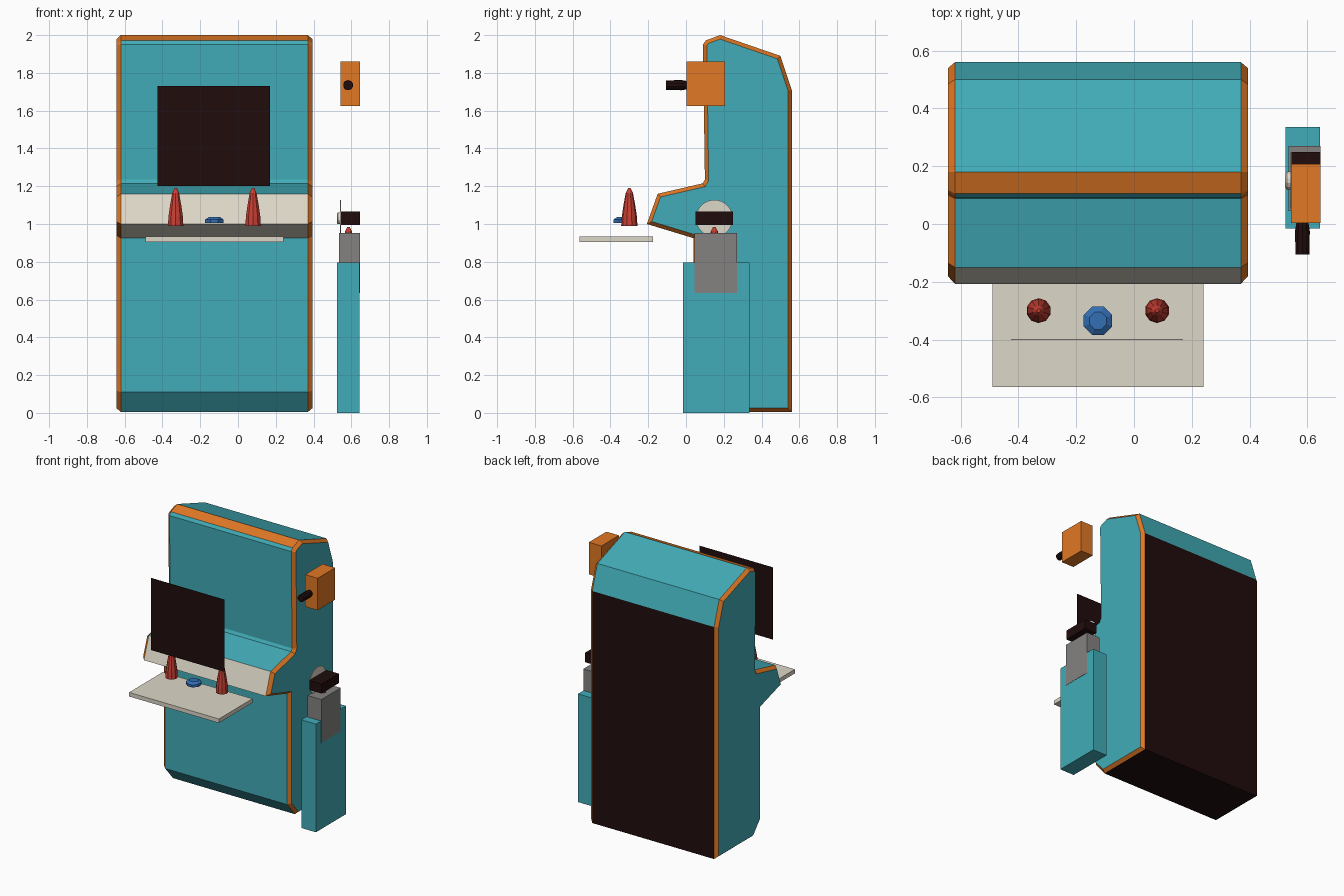
import bpy, bmesh, math
from mathutils import Matrix, Vector

if "Cube" in bpy.data.objects:
    bpy.data.objects.remove(bpy.data.objects["Cube"])

COLOURS = {
    "teal": (0.054, 0.413, 0.479), "orange": (0.75, 0.188, 0.018),
    "cream": (0.73, 0.68, 0.578), "black": (0.0144, 0.0037, 0.0037),
    "grey": (0.23, 0.225, 0.215), "red": (0.578, 0.05, 0.034),
    "blue": (0.032, 0.156, 0.456),
}
NAMES = list(COLOURS)
MATS = {}
for n, c in COLOURS.items():
    MATS[n] = bpy.data.materials.new(n)
    MATS[n].diffuse_color = (*c, 1)


def finish(name, bm, *mats):
    me = bpy.data.meshes.new(name)
    bm.to_mesh(me)
    bm.free()
    for m in mats:
        me.materials.append(MATS[m])
    ob = bpy.data.objects.new(name, me)
    bpy.context.collection.objects.link(ob)
    return ob


def box(name, mat, lo, hi):
    lo, hi = Vector(lo), Vector(hi)
    bm = bmesh.new()
    bmesh.ops.create_cube(bm, size=1, matrix=Matrix.Translation((lo + hi) / 2)
                          @ Matrix.Diagonal((*(hi - lo), 1)))
    return finish(name, bm, mat)


def lathe(name, mat, profile, sides, loc, rot=Matrix()):
    """Stack rings of (radius, height) about the local z axis, capped at both ends."""
    bm = bmesh.new()
    rings = [[bm.verts.new((r * math.cos(a), r * math.sin(a), h))
              for a in [2 * math.pi * (i + .5) / sides for i in range(sides)]]
             for r, h in profile]
    for a, b in zip(rings, rings[1:]):
        for i in range(sides):
            j = (i + 1) % sides
            bm.faces.new((a[i], a[j], b[j], b[i]))
    bm.faces.new(rings[0][::-1])
    bm.faces.new(rings[-1])
    bm.transform(Matrix.Translation(loc) @ rot)
    return finish(name, bm, mat)


# Cabinet: side profile (y, z, colour of the panel starting there)
PROFILE = [
    (0.13, 0.005, "teal"), (0.04, 0.11, "teal"), (0.04, 0.925, "cream"),
    (-0.207, 1.0, "cream"), (-0.15, 1.16, "teal"), (0.088, 1.215, "teal"),
    (0.10, 1.235, "teal"), (0.09, 1.95, "teal"), (0.105, 1.972, "orange"),
    (0.18, 2.0, "teal"), (0.50, 1.89, "teal"), (0.56, 1.71, "black"),
    (0.56, 0.005, "black"),
]
bm = bmesh.new()
left, right = [[bm.verts.new((x, y, z)) for y, z, _ in PROFILE] for x in (-0.62, 0.37)]
for i, (_, _, mat) in enumerate(PROFILE):
    j = (i + 1) % len(PROFILE)
    bm.faces.new((left[i], left[j], right[j], right[i])).material_index = NAMES.index(mat)
caps = [bm.faces.new(left), bm.faces.new(right[::-1])]
bmesh.ops.recalc_face_normals(bm, faces=bm.faces[:])
# Orange bevelled trim around both teal sides
trim = bmesh.ops.inset_individual(bm, faces=caps, thickness=0.02, depth=0.024,
                                  use_even_offset=True)
for f in trim["faces"]:
    f.material_index = NAMES.index("orange")
for f in caps:
    f.material_index = NAMES.index("teal")
finish("cabinet", bm, *NAMES)

# Screen panel in front of the cabinet
box("screen", "black", (-0.425, -0.401, 1.2), (0.17, -0.399, 1.73))

# Control tray with sticks and a button
box("control_tray", "cream", (-0.49, -0.565, 0.905), (0.24, -0.175, 0.935))
STICK = [(0.043, 0), (0.040, 0.05), (0.031, 0.11), (0.019, 0.175), (0.006, 0.2)]
for side, loc in (("left", (-0.33, -0.3, 0.99)), ("right", (0.08, -0.3, 0.99)),
                  ("spare", (0.585, 0.15, 0.785))):
    lathe(side + "_stick", "red", STICK, 10, loc)
lathe("button", "blue", [(0.053, 0), (0.053, 0.018), (0.032, 0.032)], 8,
      (-0.125, -0.335, 1.005))

# Side stand beside the cabinet
box("stand", "teal", (0.525, -0.015, 0), (0.644, 0.335, 0.795))
box("stand_block", "grey", (0.535, 0.045, 0.635), (0.646, 0.27, 0.953))
box("stand_bar", "black", (0.545, 0.05, 0.995), (0.645, 0.25, 1.065))
ALONG_X = Matrix.Rotation(math.pi / 2, 4, "Y")
lathe("stand_disc", "cream", [(0.098, 0), (0.098, 0.003)], 24, (0.541, 0.15, 1.03), ALONG_X)
lathe("stand_knob", "cream", [(0.024, 0), (0.032, 0.006), (0.032, 0.03)], 12,
      (0.523, 0.15, 1.03), ALONG_X)

# Floating box with a nozzle
box("upper_box", "orange", (0.543, 0.003, 1.625), (0.645, 0.207, 1.86))
lathe("nozzle", "black", [(0.022, 0), (0.027, 0.03), (0.025, 0.11)], 10,
      (0.583, 0.005, 1.735), Matrix.Rotation(math.pi / 2, 4, "X"))

for m in bpy.data.materials:
    if m.users and not m.is_grease_pencil:
        m.use_nodes = True
        m.node_tree.nodes["Principled BSDF"].inputs["Base Color"].default_value = m.diffuse_color
